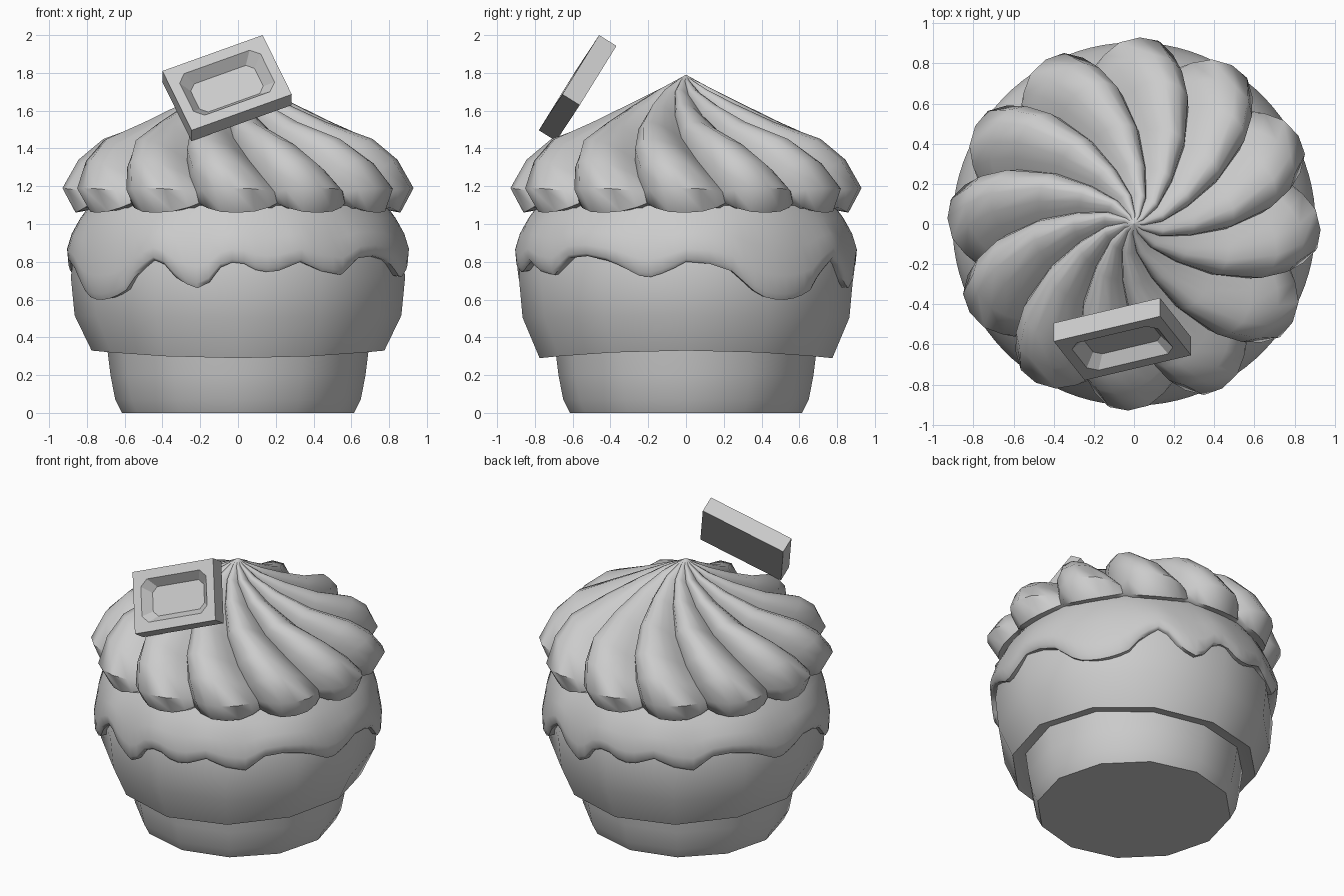
import bpy, bmesh, math
from mathutils import Vector

if "Cube" in bpy.data.objects:
    bpy.data.objects.remove(bpy.data.objects["Cube"])

grey = bpy.data.materials.new("plain_grey")
grey.diffuse_color = (0.6, 0.6, 0.6, 1)
grey.use_nodes = True
grey.node_tree.nodes["Principled BSDF"].inputs["Base Color"].default_value = grey.diffuse_color


def make(name, verts, faces, smooth=None):
    me = bpy.data.meshes.new(name)
    me.from_pydata(verts, [], faces)
    bm = bmesh.new()
    bm.from_mesh(me)
    bmesh.ops.recalc_face_normals(bm, faces=bm.faces)
    bm.to_mesh(me)
    bm.free()
    me.materials.append(grey)
    ob = bpy.data.objects.new(name, me)
    bpy.context.collection.objects.link(ob)
    if smooth:
        bpy.ops.object.select_all(action='DESELECT')
        bpy.context.view_layer.objects.active = ob
        ob.select_set(True)
        bpy.ops.object.shade_smooth_by_angle(angle=math.radians(smooth))
    return ob


def rings(name, rows, cap_first=True, cap_last=True, smooth=40):
    """Skin a list of closed rings that all have the same point count."""
    n = len(rows[0])
    verts = [p for row in rows for p in row]
    faces = [(k * n + i, k * n + (i + 1) % n, (k + 1) * n + (i + 1) % n, (k + 1) * n + i)
             for k in range(len(rows) - 1) for i in range(n)]
    if cap_first:
        faces.append(tuple(range(n)))
    if cap_last:
        faces.append(tuple(range(len(verts) - n, len(verts))))
    return make(name, verts, faces, smooth)


def polar(r, deg, z):
    a = math.radians(deg)
    return (r * math.cos(a), r * math.sin(a), z)


def lerp_table(table, x):
    for (x0, y0), (x1, y1) in zip(table, table[1:]):
        if x <= x1:
            return y0 + (y1 - y0) * (x - x0) / (x1 - x0)
    return table[-1][1]


# paper cup
cup = [(0.615, 0), (0.65, 0.07), (0.675, 0.2), (0.695, 0.36)]
rings("cup", [[polar(r, i * 30, z) for i in range(12)] for r, z in cup])

# cake body, with a slightly uneven lower rim
cake = [(0.68, 0.33, 1), (0.775, 0.31, 1), (0.865, 0.51, 0.3), (0.885, 0.72, 0),
        (0.86, 0.9, 0), (0.78, 1.08, 0)]
rings("cake", [[polar(r, i * 30, z + 0.02 * w * math.cos(math.radians(i * 60)))
                for i in range(12)] for r, z, w in cake], smooth=60)

# dripping glaze: height of the lower edge by angle, repeating every half turn
drip = [(-90, .81), (-85, .76), (-78, .74), (-68, .80), (-60, .75), (-52, .73), (-44, .82),
        (-36, .83), (-26, .80), (-14, .71), (-6, .75), (0, .80), (8, .79), (16, .75),
        (26, .62), (34, .595), (42, .61), (48, .65), (53, .74), (60, .81), (65, .78),
        (69, .70), (76, .66), (80, .69), (84, .77), (90, .81)]
N = 90
angles = [i * 360 / N for i in range(N)]
edge = [lerp_table(drip, (a + 90) % 180 - 90) for a in angles]
glaze = [[polar(0.77, a, 1.12) for a in angles],
         [polar(0.835, a, 1.03) for a in angles]]
for r, t in [(0.88, 0.35), (0.905, 0.7), (0.90, 0.93), (0.885, 1.0), (0.83, 0.98)]:
    glaze.append([polar(r, a, 1.03 + (e - 1.03) * t) for a, e in zip(angles, edge)])
rings("glaze", glaze, cap_last=False, smooth=50)

# swirled cream: ridge (r, z), valley (r, z), twist in degrees
swirl = [((.05, 1.763), (.05, 1.755), 24), ((.15, 1.712), (.14, 1.685), 35),
         ((.30, 1.635), (.28, 1.575), 48), ((.50, 1.54), (.46, 1.455), 57),
         ((.73, 1.45), (.64, 1.34), 65), ((.85, 1.34), (.74, 1.25), 70),
         ((.93, 1.19), (.80, 1.17), 74), ((.86, 1.06), (.80, 1.11), 75)]
lobe_in = [(0, 0), (.05, .55), (.2, .95), (.4, 1), (.65, .7), (.85, .3)]
lobe_out = [(0, 0), (.12, .5), (.3, .92), (.5, 1), (.7, .87), (.88, .45)]
cream = []
for k, ((r1, z1), (r0, z0), twist) in enumerate(swirl):
    s = max(0, (k - 3) / 4)
    row = []
    for lobe in range(12):
        for (ua, ha), (ub, hb) in zip(lobe_in, lobe_out):
            u, h = ua + (ub - ua) * s, ha + (hb - ha) * s
            row.append(polar(r0 + (r1 - r0) * h, twist + 30 * (lobe + u), z0 + (z1 - z0) * h))
    cream.append(row)
n = len(cream[0])
cream.append([polar(0.76, 75 + i * 360 / n, 1.08) for i in range(n)])
cream.insert(0, [(0, 0, 1.79)] * n)
ob = rings("cream_swirl", cream, cap_first=False, smooth=None)
bm = bmesh.new()
bm.from_mesh(ob.data)
bmesh.ops.remove_doubles(bm, verts=bm.verts, dist=1e-4)
bmesh.ops.recalc_face_normals(bm, faces=bm.faces)
bm.to_mesh(ob.data)
bm.free()
bpy.ops.object.select_all(action='DESELECT')
bpy.context.view_layer.objects.active = ob
ob.select_set(True)
bpy.ops.object.shade_smooth_by_angle(angle=math.radians(55))

# tilted wafer with a recessed octagonal dish
corner = Vector((-.40, -.585, 1.81))
U = Vector((.53, .125, .19)).normalized()
V = Vector((.155, -.195, -.315)).normalized()
W = U.cross(V).normalized()
if W.y < 0:
    W = -W
LU, LV, THICK = .577, .40, .108


def octagon(mu, mv, c, depth):
    """Rectangle inset by mu, mv with corners cut by c."""
    a, b, p, q = mu, LU - mu, mv, LV - mv
    pts = [(a, p + c), (a + c, p), (b - c, p), (b, p + c),
           (b, q - c), (b - c, q), (a + c, q), (a, q - c)]
    return [tuple(corner + U * u + V * v + W * depth) for u, v in pts]


def rect(depth):
    return [tuple(corner + U * u + V * v + W * depth)
            for u, v in ((0, 0), (LU, 0), (LU, LV), (0, LV))]


verts = rect(THICK) + rect(0) + octagon(.055, .06, .045, 0) + octagon(.105, .105, .035, .06)
faces = [(0, 1, 2, 3)] + [(i, (i + 1) % 4, 4 + (i + 1) % 4, 4 + i) for i in range(4)]
for i in range(4):
    j = (i + 1) % 4
    faces.append((4 + i, 8 + 2 * i, 9 + 2 * i))                      # corner of the frame
    faces.append((4 + i, 4 + j, 8 + 2 * j, 9 + 2 * i))               # side of the frame
faces += [(8 + i, 8 + (i + 1) % 8, 16 + (i + 1) % 8, 16 + i) for i in range(8)]
faces.append(tuple(range(16, 24)))
make("wafer", verts, faces)
